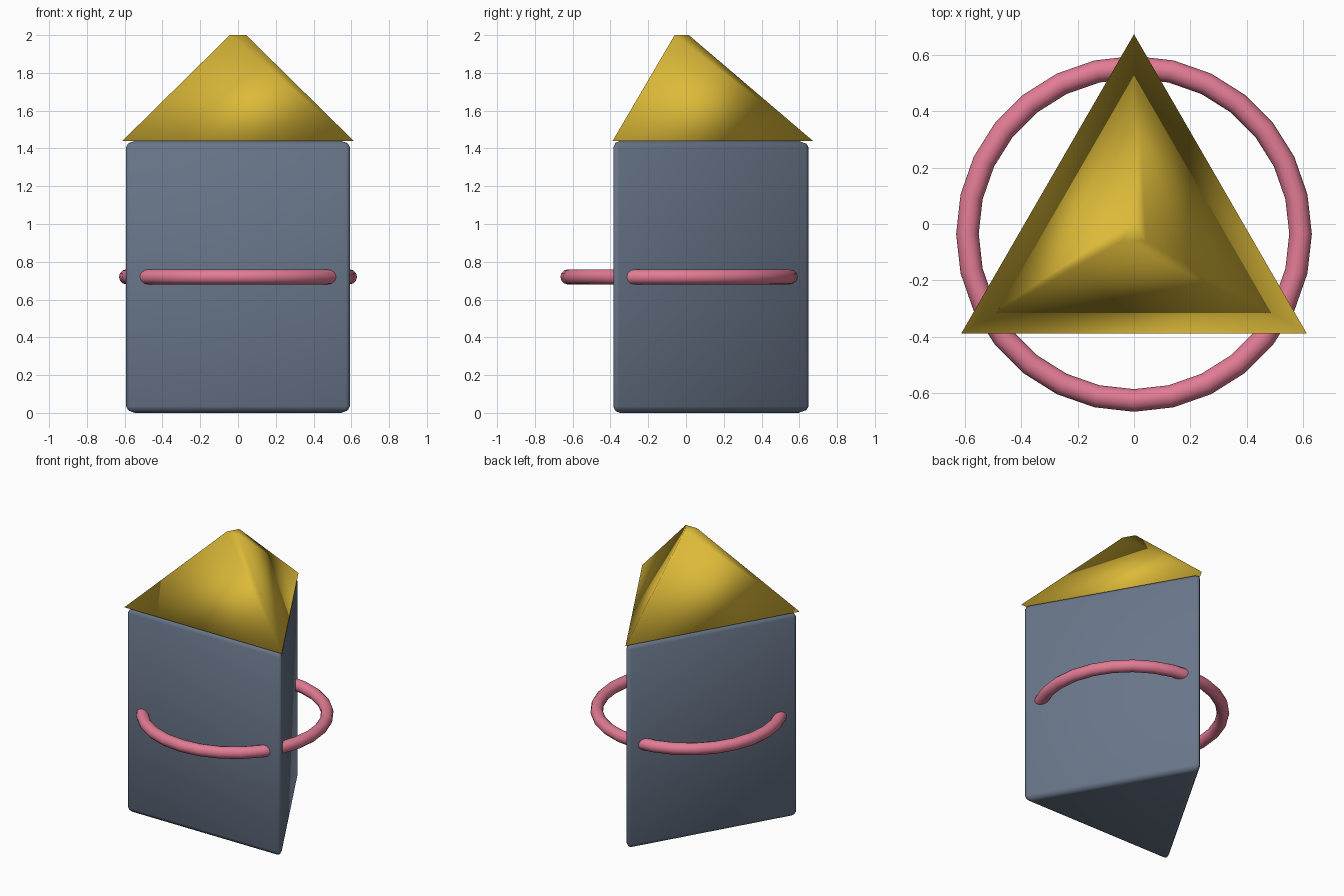
import bpy
import math

cube = bpy.data.objects.get("Cube")
if cube:
    bpy.data.objects.remove(cube, do_unlink=True)

CENTRE_Y = -0.035
WALL_TOP = 1.44


def material(name, colour):
    mat = bpy.data.materials.new(name)
    mat.use_nodes = True
    rgba = (*colour, 1)
    mat.diffuse_color = rgba
    mat.node_tree.nodes["Principled BSDF"].inputs["Base Color"].default_value = rgba
    return mat


def finish(name, mat):
    obj = bpy.context.object
    obj.name = name
    obj.data.materials.append(mat)
    bpy.ops.object.shade_smooth()
    return obj


def three_sided(name, bottom_radius, top_radius, z_low, z_high, mat):
    # One corner points to the back, one flat side faces the front
    bpy.ops.mesh.primitive_cone_add(
        vertices=3, radius1=bottom_radius, radius2=top_radius,
        depth=z_high - z_low, location=(0, CENTRE_Y, (z_low + z_high) / 2))
    obj = finish(name, mat)
    if obj.data.vertices[0].co.y < 0.5:
        obj.rotation_euler.z = math.pi / 2
    return obj


slate = material("slate blue", (0.14, 0.18, 0.25))
gold = material("gold", (0.72, 0.49, 0.04))
pink = material("pink", (0.76, 0.20, 0.30))

# Triangular body with softened edges
body = three_sided("body", 0.70, 0.70, 0, WALL_TOP, slate)
bevel = body.modifiers.new("soft edges", "BEVEL")
bevel.width = 0.035
bevel.segments = 2

# Roof with a small blunt tip
three_sided("roof", 0.707, 0.05, WALL_TOP, 2, gold)

# Ring threaded through the body
bpy.ops.mesh.primitive_torus_add(
    major_segments=28, minor_segments=12, major_radius=0.59,
    minor_radius=0.04, location=(0, CENTRE_Y, 0.72))
finish("ring", pink)
